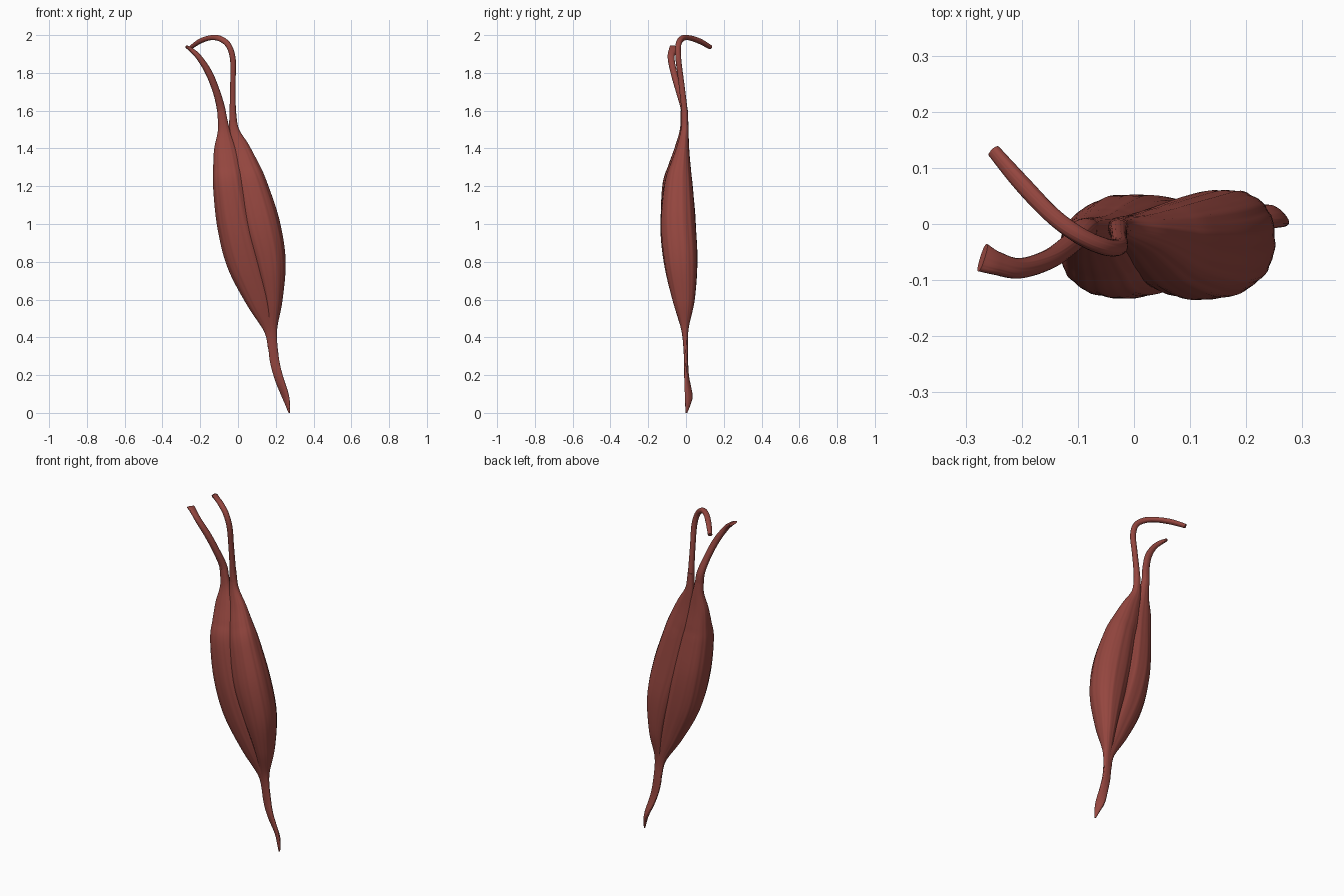
import bpy, bmesh, math
from mathutils import Vector

cube = bpy.data.objects.get("Cube")
if cube:
    bpy.data.objects.remove(cube)

red = bpy.data.materials.new("muscle red")
red.use_nodes = True
color = (0.30, 0.062, 0.05, 1)
red.diffuse_color = color
bsdf = red.node_tree.nodes["Principled BSDF"]
bsdf.inputs["Base Color"].default_value = color
bsdf.inputs["Roughness"].default_value = 0.7

SIDES, STEPS = 72, 8


def spline(rows):
    """Catmull-Rom interpolation of every value in the rows."""
    out = []
    for i in range(len(rows) - 1):
        a, b = rows[max(i - 1, 0)], rows[i]
        c, d = rows[i + 1], rows[min(i + 2, len(rows) - 1)]
        for s in range(STEPS):
            t = s / STEPS
            out.append([0.5 * (2*q + (r-p)*t + (2*p-5*q+4*r-w)*t*t + (3*q-p-3*r+w)*t**3)
                        for p, q, r, w in zip(a, b, c, d)])
    return out + [list(rows[-1])]


def loft(name, rows, seed):
    """Rows: x, y, z, half width, half depth, twist in degrees."""
    rows = spline(rows)
    pts = [Vector(r[:3]) for r in rows]
    bm = bmesh.new()
    rings = []
    for i, (x, y, z, rx, ry, tw) in enumerate(rows):
        along = (pts[min(i + 1, len(pts) - 1)] - pts[max(i - 1, 0)]).normalized()
        if along.z < 0 and seed < 3:
            along = -along
        side = Vector((0, 1, 0)).cross(along).normalized()
        back = along.cross(side)
        twist = math.radians(tw)
        u = side * math.cos(twist) + back * math.sin(twist)
        v = back * math.cos(twist) - side * math.sin(twist)
        ring = []
        for k in range(SIDES):
            a = math.tau * k / SIDES
            # Slightly squared section with shallow wandering fibre ridges
            c, s = math.cos(a), math.sin(a)
            fibre = 1 + 0.010 * math.sin(13*a + seed + 2*z) + 0.008 * math.sin(23*a - 3*z)
            px = math.copysign(abs(c) ** 0.88, c) * rx * fibre
            py = math.copysign(abs(s) ** 0.88, s) * ry * fibre
            ring.append(bm.verts.new(pts[i] + u * px + v * py))
        rings.append(ring)
    for lo, hi in zip(rings, rings[1:]):
        for k in range(SIDES):
            n = (k + 1) % SIDES
            bm.faces.new((lo[k], lo[n], hi[n], hi[k]))
    bm.faces.new(rings[0])
    bm.faces.new(rings[-1])
    bmesh.ops.recalc_face_normals(bm, faces=bm.faces)
    mesh = bpy.data.meshes.new(name)
    bm.to_mesh(mesh)
    bm.free()
    mesh.materials.append(red)
    ob = bpy.data.objects.new(name, mesh)
    bpy.context.collection.objects.link(ob)
    bpy.ops.object.select_all(action="DESELECT")
    ob.select_set(True)
    bpy.context.view_layer.objects.active = ob
    bpy.ops.object.shade_smooth_by_angle(angle=math.radians(45))


# Short belly on the right side, merging into the lower tendon
loft("right_belly", [
    (.175, 0, .34, .016, .007, 0), (.166, -.006, .44, .030, .018, 0),
    (.110, -.020, .60, .070, .050, 0), (.040, -.032, .80, .100, .080, 0),
    (-.010, -.040, 1.0, .100, .092, 0), (-.043, -.045, 1.2, .088, .080, 0),
    (-.055, -.035, 1.3, .076, .060, 0), (-.067, -.022, 1.4, .059, .038, 0),
    (-.075, -.010, 1.5, .031, .022, 0), (-.088, -.010, 1.6, .022, .018, 0)], 1)

# Larger belly on the left side, running down into the lower tendon
loft("left_belly_and_lower_tendon", [
    (.272, .002, 0, .004, .004, -50), (.262, .010, .05, .017, .010, -50),
    (.247, .014, .10, .025, .012, -45), (.212, .003, .20, .024, .011, -15),
    (.190, 0, .30, .025, .011, 0), (.182, -.006, .44, .025, .019, 0),
    (.185, -.012, .60, .051, .059, 0), (.165, -.028, .80, .087, .089, 0),
    (.120, -.042, 1.0, .101, .093, 0), (.070, -.040, 1.2, .086, .076, 0),
    (.037, -.030, 1.3, .075, .056, 0), (.008, -.017, 1.4, .054, .034, 0),
    (-.021, -.007, 1.5, .026, .020, 0), (-.028, -.006, 1.6, .017, .016, 0)], 2)

# Upper tendon of the right belly, leaning forward and out
loft("right_upper_tendon", [
    (-.081, -.010, 1.54, .024, .019, 0), (-.090, -.010, 1.61, .022, .018, 0),
    (-.114, -.036, 1.70, .019, .017, 0), (-.154, -.064, 1.80, .018, .017, 0),
    (-.205, -.079, 1.88, .015, .018, 0), (-.245, -.070, 1.92, .012, .021, 0),
    (-.270, -.060, 1.937, .008, .026, 0)], 3)

# Long upper tendon of the left belly, arching over to the back
loft("left_upper_tendon", [
    (-.026, -.007, 1.54, .020, .017, 0), (-.028, -.010, 1.62, .016, .016, 0),
    (-.027, -.025, 1.75, .014, .015, 0), (-.027, -.040, 1.87, .015, .015, 0),
    (-.050, -.041, 1.945, .015, .015, 0), (-.095, -.022, 1.981, .015, .015, 0),
    (-.145, .015, 1.986, .013, .015, 0), (-.200, .072, 1.968, .013, .015, 0),
    (-.250, .130, 1.935, .010, .012, 0)], 4)
